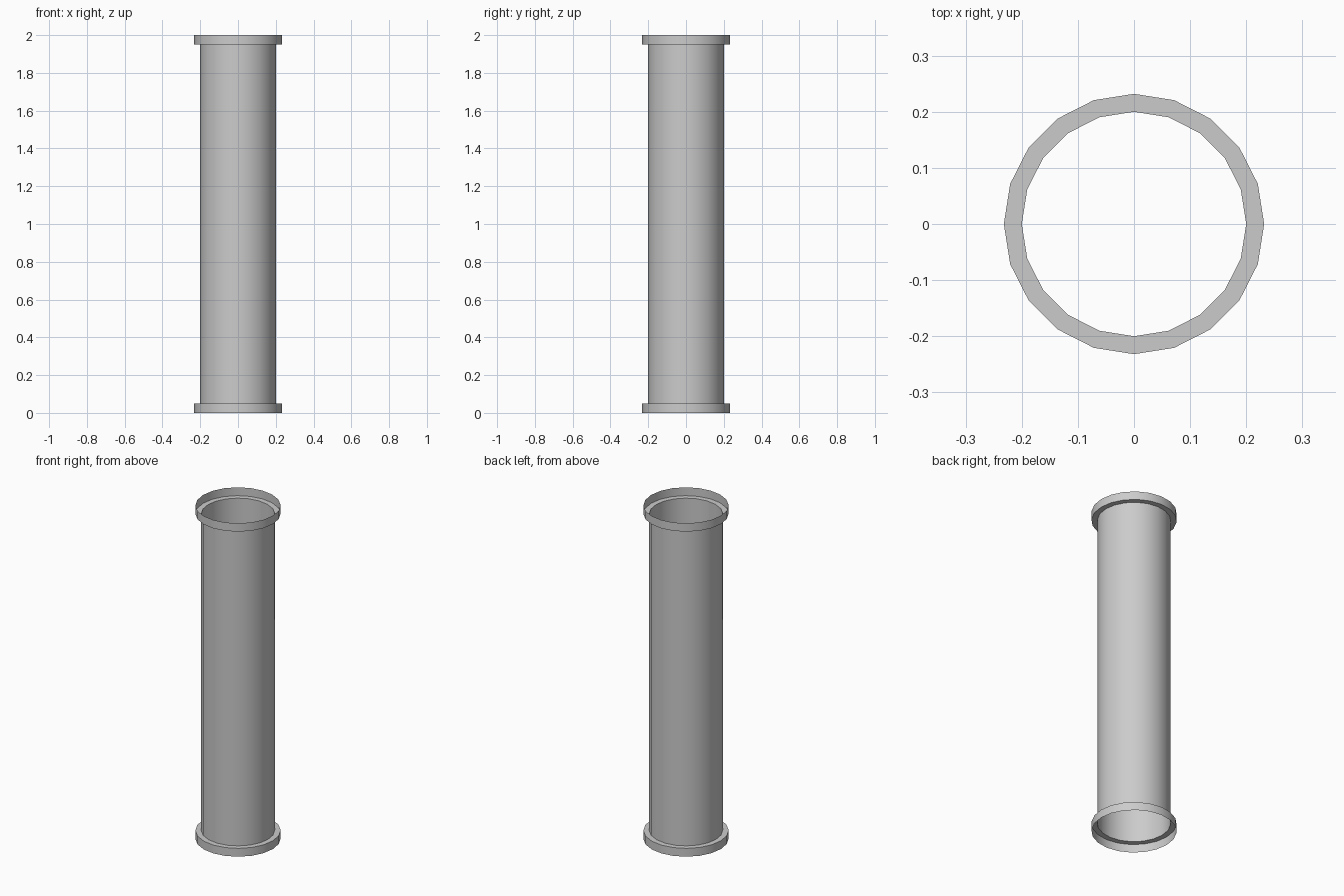
import bpy, bmesh, math

if "Cube" in bpy.data.objects:
    bpy.data.objects.remove(bpy.data.objects["Cube"])

SIDES, PIPE_R, FLANGE_R, LIP, HEIGHT = 20, 0.2, 0.232, 0.05, 2.0


def revolve(name, profile):
    """Spin an open (radius, z) profile around z into a thin shell."""
    bm = bmesh.new()
    rings = []
    for r, z in profile:
        rings.append([bm.verts.new((r * math.cos(2 * math.pi * i / SIDES),
                                    r * math.sin(2 * math.pi * i / SIDES), z))
                      for i in range(SIDES)])
    for low, high in zip(rings, rings[1:]):
        for i in range(SIDES):
            j = (i + 1) % SIDES
            bm.faces.new((low[i], low[j], high[j], high[i]))
    mesh = bpy.data.meshes.new(name)
    bm.to_mesh(mesh)
    bm.free()
    obj = bpy.data.objects.new(name, mesh)
    bpy.context.collection.objects.link(obj)
    bpy.context.view_layer.objects.active = obj
    obj.select_set(True)
    bpy.ops.object.shade_smooth_by_angle(angle=math.radians(30))
    obj.select_set(False)
    return obj


# Open pipe with a stepped-out collar at each end
revolve("pipe", [
    (FLANGE_R, 0), (FLANGE_R, LIP),
    (PIPE_R, LIP), (PIPE_R, HEIGHT - LIP),
    (FLANGE_R, HEIGHT - LIP), (FLANGE_R, HEIGHT),
])
